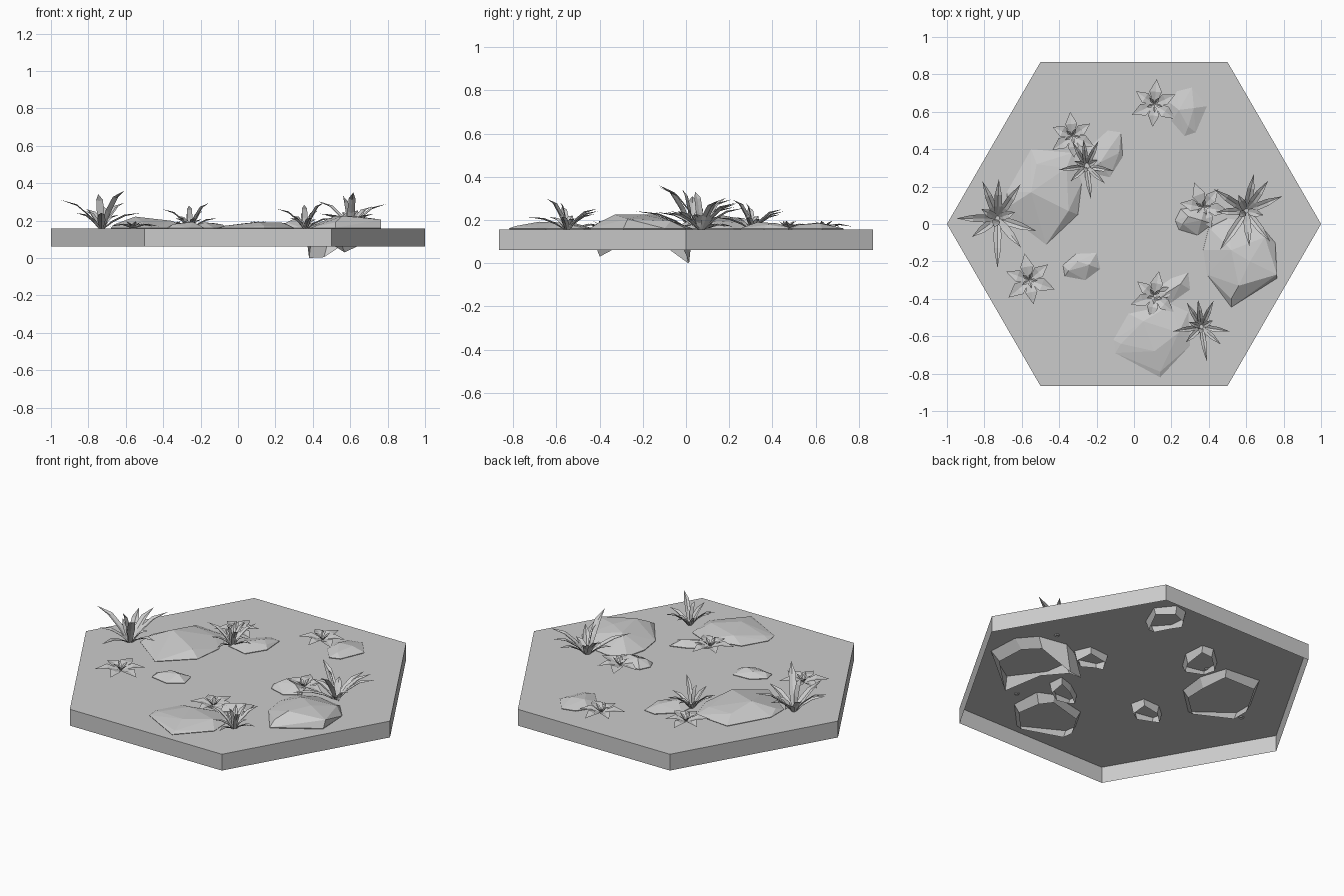
import bpy, bmesh, math
from mathutils import Vector

if "Cube" in bpy.data.objects:
    bpy.data.objects.remove(bpy.data.objects["Cube"])

TOP = 0.157   # ground level


def finish(name, bm):
    me = bpy.data.meshes.new(name)
    bm.normal_update()
    bm.to_mesh(me)
    bm.free()
    ob = bpy.data.objects.new(name, me)
    bpy.context.collection.objects.link(ob)
    return ob


# Hexagonal ground tile, open underneath
bm = bmesh.new()
ring = [(math.cos(i * math.pi / 3), math.sin(i * math.pi / 3)) for i in range(6)]
up = [bm.verts.new((x, y, TOP)) for x, y in ring]
low = [bm.verts.new((x, y, 0.06)) for x, y in ring]
bm.faces.new(up)
for i in range(6):
    j = (i + 1) % 6
    bm.faces.new((low[i], low[j], up[j], up[i]))
finish("ground_tile", bm)


# Faceted rock: hull cap above the ground, open skirt sunk through it
def rock(name, outline, tops, rim=None, depth=0.10):
    bm = bmesh.new()
    n = len(outline)
    c = sum((Vector(p) for p in outline), Vector((0, 0))) / n
    if rim is None:
        rim = [(*(c + (Vector(p) - c) * 0.85), depth + 0.012 * (i % 3))
               for i, p in enumerate(outline)]
    edge = [bm.verts.new((x, y, TOP + 0.004)) for x, y in outline]
    peaks = [bm.verts.new(p) for p in tops]
    bmesh.ops.convex_hull(bm, input=edge + peaks)
    bm.normal_update()
    down = [f for f in bm.faces if all(v in edge for v in f.verts)]
    bmesh.ops.delete(bm, geom=down, context='FACES_ONLY')
    skirt = [bm.verts.new(p) for p in rim]
    for i in range(n):
        j = (i + 1) % n
        bm.faces.new((edge[i], edge[j], skirt[j], skirt[i]))
    bmesh.ops.recalc_face_normals(bm, faces=bm.faces)
    finish(name, bm)


rock("rock_left_large",
     [(-.68, .17), (-.55, .40), (-.33, .38), (-.28, .22), (-.30, .05), (-.47, -.11), (-.68, .05)],
     [(-.55, .17, .221), (-.35, .07, .198), (-.52, .32, .195), (-.36, .3, .185), (-.66, .1, .18)])
rock("rock_right_large",
     [(.37, -.14), (.40, -.02), (.50, .03), (.67, .0), (.755, -.10), (.765, -.29), (.52, -.445), (.39, -.27)],
     [(.52, -.14, .225), (.56, -.33, .225), (.62, -.2, .225), (.765, -.27, .205), (.70, -.07, .195), (.52, -.40, .19)],
     rim=[(.37, -.10, .08), (.38, .01, 0), (.46, .015, .004), (.62, -.03, .11), (.70, -.11, .11),
          (.72, -.27, .10), (.57, -.40, .03), (.44, -.26, .11)])
rock("rock_front_large",
     [(-.11, -.62), (-.03, -.48), (.2, -.43), (.29, -.47), (.30, -.65), (.14, -.82), (-.1, -.69)],
     [(.11, -.68, .192), (.24, -.58, .188), (.05, -.52, .187), (.14, -.79, .172), (-.07, -.64, .172)])
rock("rock_back_left",
     [(-.25, .40), (-.14, .50), (-.07, .49), (-.06, .36), (-.13, .25), (-.26, .28)],
     [(-.12, .42, .185), (-.18, .33, .19), (-.08, .38, .178)])
rock("rock_back",
     [(.23, .71), (.31, .73), (.39, .63), (.33, .49), (.27, .47), (.20, .55), (.19, .65)],
     [(.32, .62, .185), (.24, .61, .188), (.29, .52, .178)])
rock("rock_front_left",
     [(-.38, -.22), (-.31, -.16), (-.2, -.155), (-.18, -.24), (-.26, -.3), (-.37, -.28)],
     [(-.30, -.20, .188), (-.24, -.22, .192), (-.35, -.25, .18)])
rock("rock_right_small",
     [(.22, .02), (.25, .08), (.38, .09), (.42, .0), (.34, -.06), (.24, -.03)],
     [(.29, .04, .205), (.36, .02, .20), (.26, .0, .19)])
rock("rock_front_small",
     [(.1, -.36), (.2, -.29), (.29, -.26), (.3, -.35), (.2, -.42), (.1, -.42)],
     [(.25, -.32, .187), (.17, -.37, .183)])


# Folded leaf along a path of (radius, height, half width, edge lift), swept outward at an angle
def leaf(bm, centre, angle, path):
    a = math.radians(angle)
    d, s = Vector((math.cos(a), math.sin(a), 0)), Vector((-math.sin(a), math.cos(a), 0))
    o = Vector((*centre, TOP - 0.006))
    rows = []
    for r, h, w, lift in path:
        p = o + d * r + Vector((0, 0, h))
        if w == 0:
            rows.append([bm.verts.new(p)] * 3)
        else:
            e = Vector((0, 0, lift))
            rows.append([bm.verts.new(q) for q in (p + s * w + e, p, p - s * w + e)])
    for u, v in zip(rows, rows[1:]):
        for k in (0, 1):
            quad = [u[k], u[k + 1], v[k + 1], v[k]]
            bm.faces.new(list(dict.fromkeys(quad)))


# Spiky grass: (angle, reach, tip height) per blade
BLADES = [(180, .22, .16), (-51, .20, .21), (56, .22, .145), (-90, .265, .09), (-18, .22, .09),
          (112, .215, .11), (-144, .17, .09), (88, .21, .13), (20, .10, .08), (150, .10, .10), (-110, .05, .19)]


def grass(name, centre, scale, turn):
    bm = bmesh.new()
    for a, r, h in BLADES:
        r, h = r * scale, h * scale
        leaf(bm, centre, a + turn,
             [(.008, 0, .010 * scale, .004), (.30 * r, .45 * h, .021 * scale, .008),
              (.60 * r, .80 * h, .019 * scale, .008), (r, h, 0, 0)])
    finish(name, bm)


grass("grass_left", (-.73, .03), 1.0, 0)
grass("grass_right", (.60, .07), .95, -34)
grass("grass_centre", (-.255, .31), .68, 8)
grass("grass_front", (.36, -.55), .70, 9)


# Low rosette: six broad outer leaves and small upright inner ones
def rosette(name, centre, radius, turn):
    bm = bmesh.new()
    for i in range(6):
        R = radius * (1.0 if i % 2 else .9)
        leaf(bm, centre, turn + 60 * i,
             [(.006, .008, .008, .004), (.5 * R, .026, .25 * R, .006), (R, .018, 0, 0)])
    for i in range(5):
        leaf(bm, centre, turn + 30 + 72 * i,
             [(.004, .008, .005, .003), (.025, .03, .010, .004), (.045, .045, 0, 0)])
    finish(name, bm)


rosette("rosette_back_left", (-.33, .47), .13, 35)
rosette("rosette_back", (.11, .64), .135, 25)
rosette("rosette_right", (.37, .09), .14, 50)
rosette("rosette_front", (.11, -.385), .135, 20)
rosette("rosette_front_left", (-.56, -.30), .145, 40)
